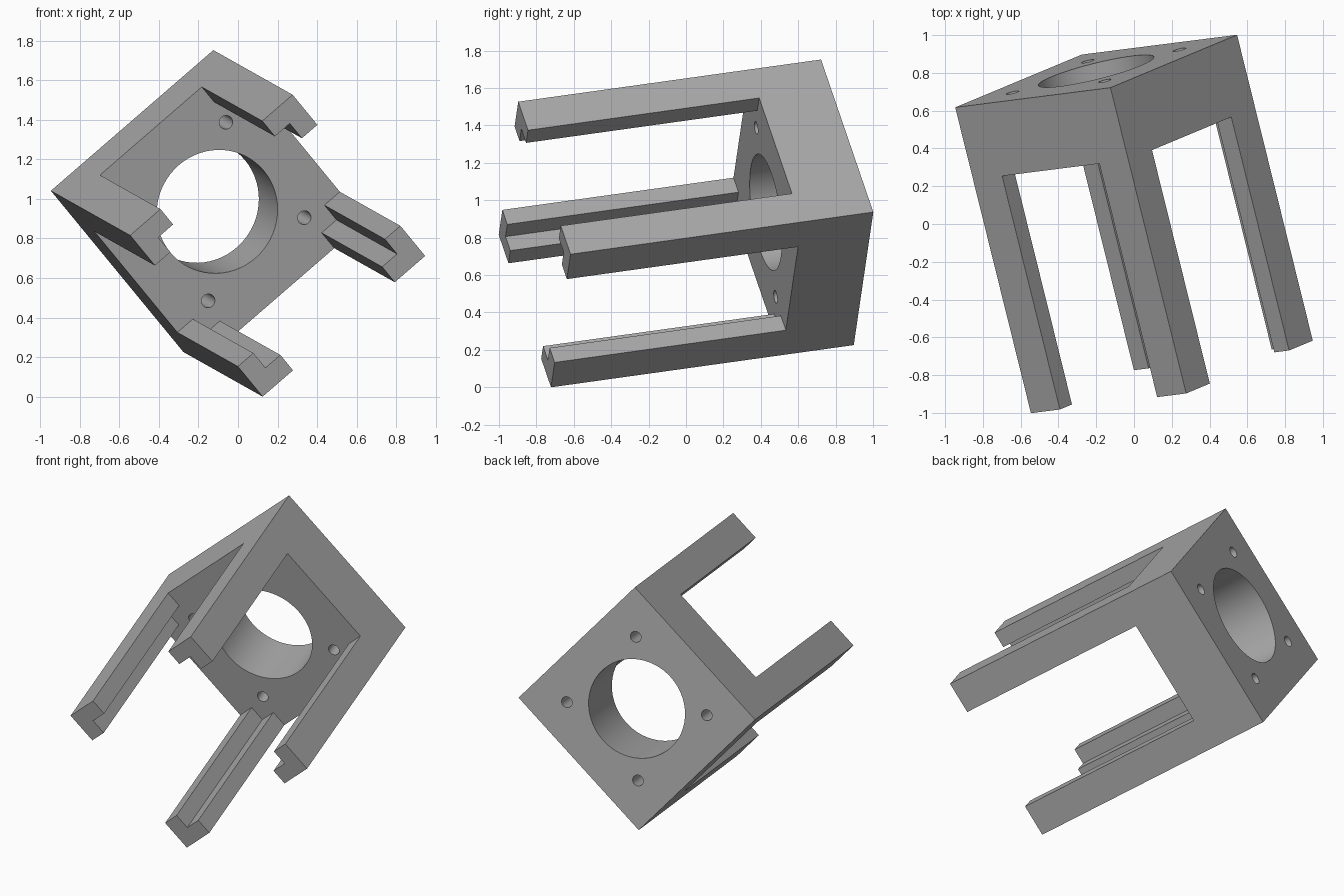
import bpy, bmesh, math
from mathutils import Matrix, Vector

if "Cube" in bpy.data.objects:
    bpy.data.objects.remove(bpy.data.objects["Cube"], do_unlink=True)

SIDE, LENGTH = 1.092, 1.683      # square body and overall depth
PLATE, LEG, ARM = 0.398, 0.204, 0.104
BORE, SCREW, SCREW_OFFSET = 0.315, 0.035, 0.323
HALF = SIDE / 2

grey = bpy.data.materials.new("plain_grey")
grey.use_nodes = True
colour = (0.4, 0.4, 0.4, 1)
grey.diffuse_color = colour
grey.node_tree.nodes["Principled BSDF"].inputs["Base Color"].default_value = colour


def prism(name, outline, z0, z1):
    """Extrude a flat outline between two heights."""
    bm = bmesh.new()
    face = bm.faces.new([bm.verts.new((x, y, z0)) for x, y in outline])
    top = bmesh.ops.extrude_face_region(bm, geom=[face])["geom"]
    bmesh.ops.translate(bm, vec=(0, 0, z1 - z0),
                        verts=[g for g in top if isinstance(g, bmesh.types.BMVert)])
    bmesh.ops.recalc_face_normals(bm, faces=bm.faces)
    mesh = bpy.data.meshes.new(name)
    bm.to_mesh(mesh)
    bm.free()
    mesh.materials.append(grey)
    obj = bpy.data.objects.new(name, mesh)
    bpy.context.collection.objects.link(obj)
    return obj


def circle(cx, cy, r, n):
    return [(cx + r * math.cos(math.tau * i / n), cy + r * math.sin(math.tau * i / n))
            for i in range(n)]


def turned(points):
    """Repeat quarter-turn copies of the points around the centre."""
    result = []
    for _ in range(4):
        result += points
        points = [(-y, x) for x, y in points]
    return result


# Solid block, back face at local z = 0 and leg tips at z = LENGTH
bracket = prism("motor_bracket", turned([(HALF, HALF)]), 0, LENGTH)

# Cross-shaped opening that leaves four corner legs with notched inner corners
s, t, far = HALF - LEG, HALF - ARM, 1.0
opening = [(far, s), (t, s), (t, t), (s, t), (s, far)]
cutters = [prism("leg_opening_cutter", turned(opening), PLATE, LENGTH + 0.2)]

# Large bore and four screw holes through the plate
cutters.append(prism("bore_cutter", circle(0, 0, BORE, 64), -0.1, PLATE + 0.1))
for x, y in turned([(SCREW_OFFSET, SCREW_OFFSET)]):
    cutters.append(prism("screw_hole_cutter", circle(x, y, SCREW, 24), -0.1, PLATE + 0.1))

for cutter in cutters:
    cutter.hide_render = True
    mod = bracket.modifiers.new(cutter.name, "BOOLEAN")
    mod.operation = "DIFFERENCE"
    mod.solver = "EXACT"
    mod.object = cutter

# Bake the cuts and drop the cutters
graph = bpy.context.evaluated_depsgraph_get()
cut_mesh = bpy.data.meshes.new_from_object(bracket.evaluated_get(graph))
bracket.modifiers.clear()
bracket.data = cut_mesh
for cutter in cutters:
    bpy.data.objects.remove(cutter, do_unlink=True)

# Tilt the bracket into its resting pose, centred above the ground
ez = Vector((0.4, -1.615, -0.225)).normalized()
ex = Vector((0.82, 0.105, 0.71))
ex = (ex - ez * ex.dot(ez)).normalized()
ey = ez.cross(ex)
pose = Matrix((ex, ey, ez)).transposed().to_4x4()
cut_mesh.transform(pose @ Matrix.Translation((0, 0, -LENGTH / 2)))
lowest = min(v.co.z for v in cut_mesh.vertices)
cut_mesh.transform(Matrix.Translation((0, 0, -lowest)))

# Smooth hole walls, crisp edges
bpy.ops.object.select_all(action="DESELECT")
bracket.select_set(True)
bpy.context.view_layer.objects.active = bracket
bpy.ops.object.shade_smooth_by_angle(angle=math.radians(30))
